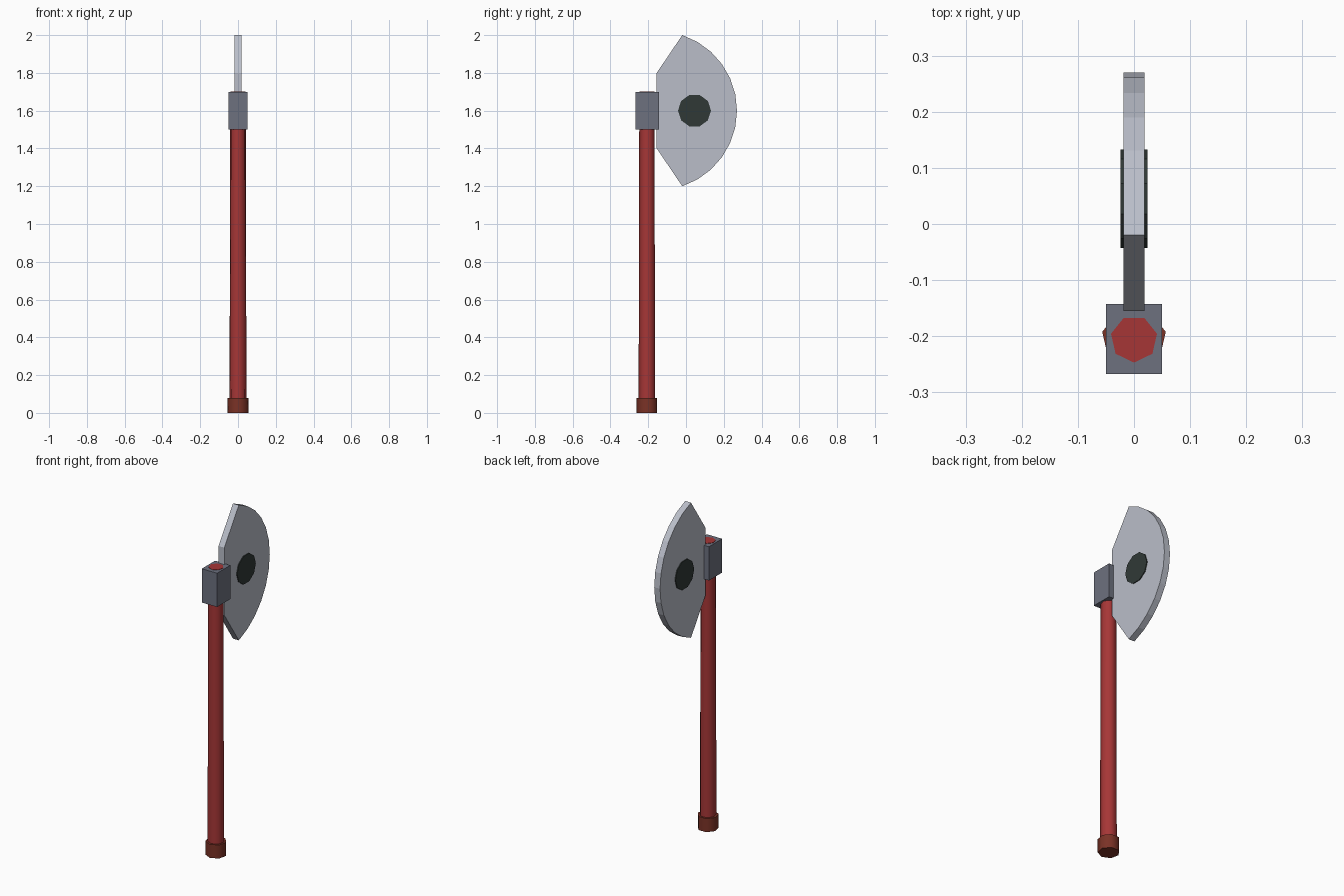
import bpy, bmesh, math
from mathutils import Matrix

if "Cube" in bpy.data.objects:
    bpy.data.objects.remove(bpy.data.objects["Cube"])


def material(name, rgb):
    m = bpy.data.materials.new(name)
    lin = [((c / 255 + 0.055) / 1.055) ** 2.4 for c in rgb]
    m.diffuse_color = (*lin, 1)
    m.use_nodes = True
    m.node_tree.nodes["Principled BSDF"].inputs["Base Color"].default_value = m.diffuse_color
    return m


RED = material("red_grip", (166, 54, 54))
BROWN = material("brown_cap", (122, 50, 38))
STEEL = material("blade_steel", (186, 190, 201))
IRON = material("dark_iron", (109, 113, 127))
BLACK = material("dark_disc", (48, 57, 54))


def finish(name, bm, mat, smooth=False):
    bmesh.ops.recalc_face_normals(bm, faces=bm.faces)
    mesh = bpy.data.meshes.new(name)
    bm.to_mesh(mesh)
    bm.free()
    mesh.materials.append(mat)
    obj = bpy.data.objects.new(name, mesh)
    bpy.context.collection.objects.link(obj)
    if smooth:
        bpy.ops.object.select_all(action='DESELECT')
        obj.select_set(True)
        bpy.context.view_layer.objects.active = obj
        bpy.ops.object.shade_smooth_by_angle(angle=math.radians(60))
    return obj


def prism(name, rings, axis, mat, smooth=False):
    """Closed loft between two equal 2D rings placed at positions on an axis."""
    bm = bmesh.new()
    loops = []
    for pos, pts in rings:
        loops.append([bm.verts.new((a, b, pos) if axis == 'Z' else (pos, a, b))
                      for a, b in pts])
    low, high = loops
    n = len(low)
    bm.faces.new(low)
    bm.faces.new(high)
    for i in range(n):
        j = (i + 1) % n
        bm.faces.new((low[i], low[j], high[j], high[i]))
    return finish(name, bm, mat, smooth)


def ring(cx, cy, r, n, start):
    return [(cx + r * math.cos(start + math.tau * i / n),
             cy + r * math.sin(start + math.tau * i / n)) for i in range(n)]


SHAFT_Y = -0.205
DOWN = -math.pi / 2

# Seven-sided tapering shaft and its end cap
prism("handle", [(0.002, ring(0, SHAFT_Y, 0.046, 7, DOWN)),
                 (1.702, ring(0, SHAFT_Y, 0.042, 7, DOWN))], 'Z', RED, True)
prism("end_cap", [(0.0, ring(0, SHAFT_Y, 0.058, 7, DOWN)),
                  (0.08, ring(0, SHAFT_Y, 0.058, 7, DOWN))], 'Z', BROWN, True)

# Block gripping the top of the shaft
bm = bmesh.new()
bmesh.ops.create_cube(bm, size=1, matrix=Matrix.Translation((0, SHAFT_Y, 1.6))
                      @ Matrix.Diagonal((0.1, 0.124, 0.2, 1)))
finish("head_block", bm, IRON)

# Blade: straight back, slanted shoulders and a curved edge
R, CENTRE, HALF = 0.421, -0.151, math.asin(0.4 / 0.421)
outline = [(-0.155, 1.8), (-0.155, 1.4)]
outline += [(CENTRE + R * math.cos(HALF * k / 6), 1.6 + R * math.sin(HALF * k / 6))
            for k in range(-6, 7)]
prism("blade", [(-0.019, outline), (0.019, outline)], 'X', STEEL)

# Disc passing through the blade
disc = ring(0.045, 1.6, 0.0875, 10, 0)
prism("blade_disc", [(-0.024, disc), (0.024, disc)], 'X', BLACK)
